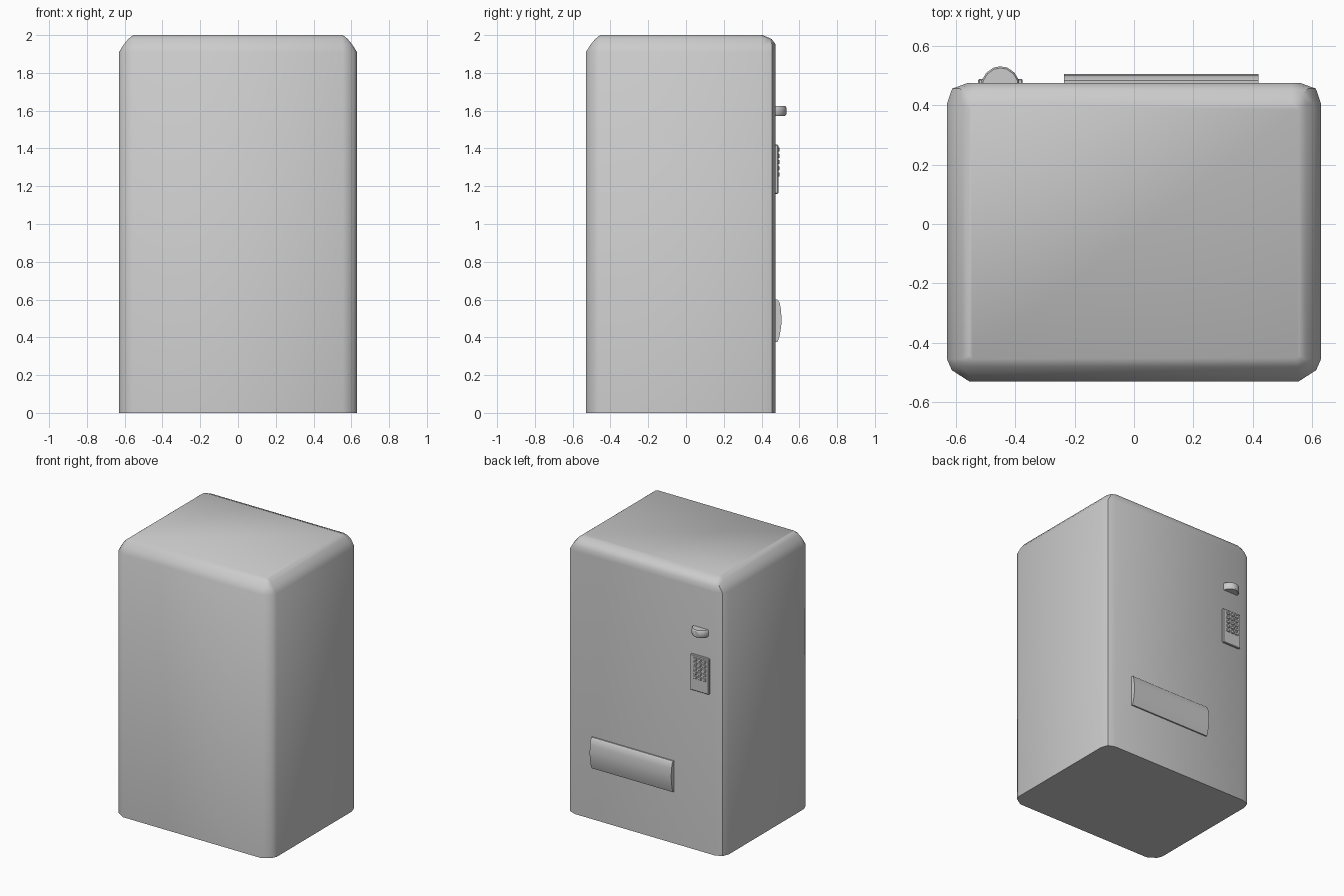
import bpy, bmesh

if "Cube" in bpy.data.objects:
    bpy.data.objects.remove(bpy.data.objects["Cube"])

FACE = 0.475  # y of the panel carrying the controls


def finish(name, bm, angle=0.6):
    bmesh.ops.recalc_face_normals(bm, faces=bm.faces)
    me = bpy.data.meshes.new(name)
    bm.to_mesh(me)
    bm.free()
    ob = bpy.data.objects.new(name, me)
    bpy.context.collection.objects.link(ob)
    bpy.context.view_layer.objects.active = ob
    ob.select_set(True)
    bpy.ops.object.shade_smooth_by_angle(angle=angle)
    ob.select_set(False)
    return ob


def loft(name, rings, angle=0.6):
    bm = bmesh.new()
    vs = [[bm.verts.new(p) for p in r] for r in rings]
    n = len(vs[0])
    for a, b in zip(vs, vs[1:]):
        for i in range(n):
            j = (i + 1) % n
            bm.faces.new((a[i], a[j], b[j], b[i]))
    bm.faces.new(vs[0][::-1])
    bm.faces.new(vs[-1])
    return finish(name, bm, angle)


def box(name, x0, x1, y0, y1, z0, z1, bevel=0.0):
    bm = bmesh.new()
    bmesh.ops.create_cube(bm, size=1)
    for v in bm.verts:
        v.co = ((x0 + x1) / 2 + v.co.x * (x1 - x0),
                (y0 + y1) / 2 + v.co.y * (y1 - y0),
                (z0 + z1) / 2 + v.co.z * (z1 - z0))
    if bevel:
        bmesh.ops.bevel(bm, geom=bm.edges[:], offset=bevel, segments=1, affect='EDGES')
    return finish(name, bm)


def section(z, inset, inset_face):
    # rounded rectangle whose corners tighten as it moves inwards
    x, y0, y1 = 0.63 - inset, -0.53 + inset, FACE - inset_face
    r, q = max(0.075 - inset, 0.012), max(0.07 - inset_face, 0.02)
    half = [(x - r, y0), (x - r * 0.22, y0 + r * 0.5), (x, y0 + r),
            (x, y1 - q), (x - q * 0.25, y1 - q * 0.27), (x - q, y1)]
    return [(a, b, z) for a, b in half] + [(-a, b, z) for a, b in reversed(half)]


# Cabinet with softened vertical and top edges
loft("cabinet", [section(0, 0, 0), section(1.91, 0, 0), section(1.95, 0.025, 0),
                 section(1.98, 0.05, 0.022), section(2.0, 0.075, 0.07)], 0.65)

# Bulging delivery flap
flap = [(0.46, 0.375), (0.485, 0.375), (0.496, 0.41), (0.504, 0.46), (0.506, 0.50),
        (0.502, 0.55), (0.495, 0.585), (0.484, 0.60), (0.46, 0.60)]
loft("delivery_flap", [[(x, y, z) for y, z in flap] for x in (-0.235, 0.42)])

# Keypad plate and buttons
box("keypad_plate", -0.525, -0.375, 0.46, 0.489, 1.16, 1.42, 0.004)
for row in range(5):
    for col in range(3):
        x, z = -0.49 + col * 0.036, 1.262 + row * 0.033
        box("keypad_button", x - 0.014, x + 0.014, 0.48, 0.496, z - 0.011, z + 0.011, 0.003)

# Half-round coin slot housing
dome = [(-0.063, 0.46), (-0.063, 0.484), (-0.047, 0.510), (-0.023, 0.527), (0, 0.531),
        (0.023, 0.527), (0.047, 0.510), (0.063, 0.484), (0.063, 0.46)]


def dome_ring(z, s):
    return [(-0.45 + x * s, 0.46 + (y - 0.46) * s, z) for x, y in dome]


loft("coin_slot", [dome_ring(1.573, 0.92), dome_ring(1.581, 1),
                   dome_ring(1.617, 1), dome_ring(1.625, 0.92)])
